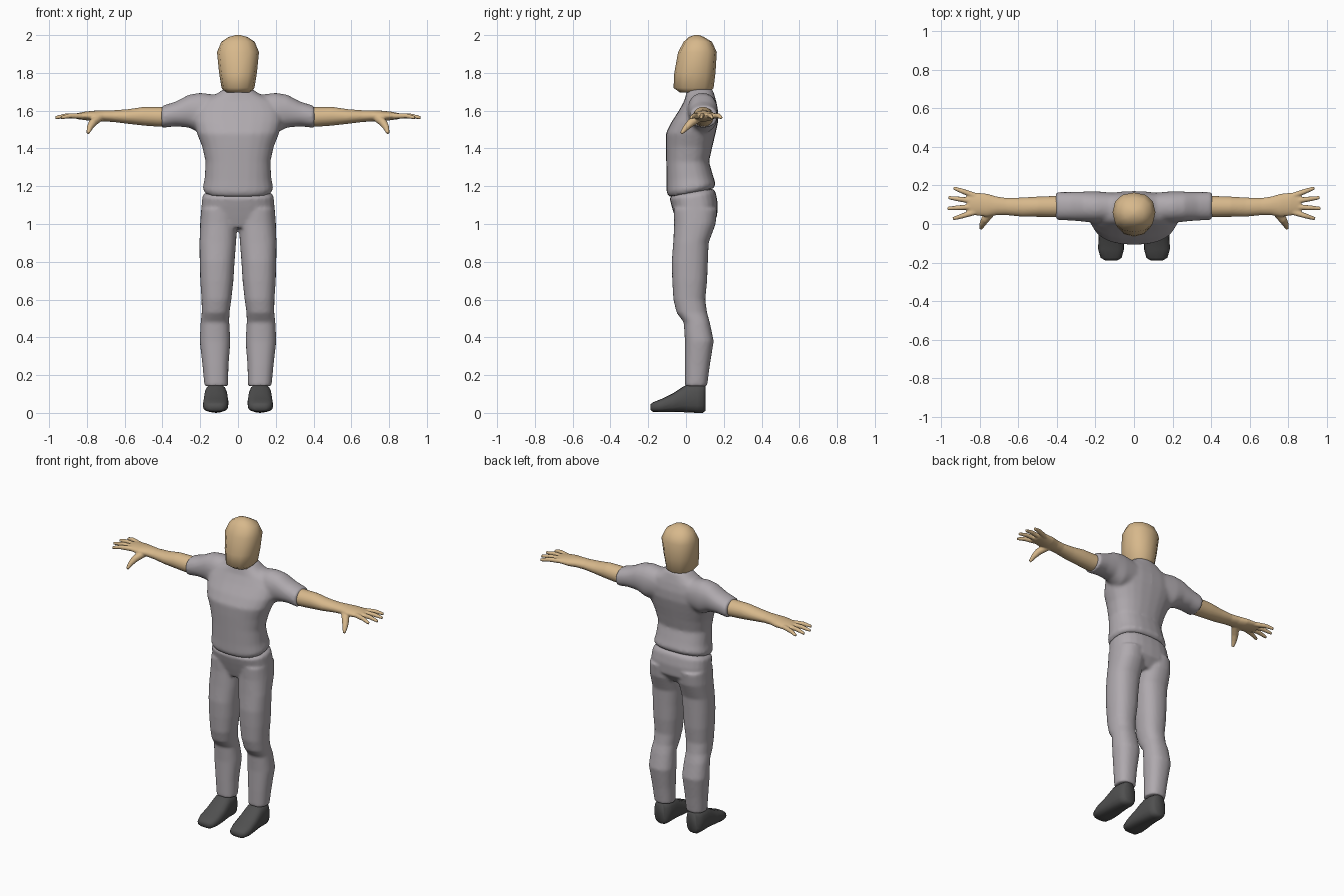
import bpy, bmesh, math
from mathutils import Vector


def material(name, rgb):
    m = bpy.data.materials.new(name)
    m.diffuse_color = (*rgb, 1)
    return m


SKIN = material("tan skin", (0.68, 0.48, 0.26))
CLOTH = material("grey cloth", (0.43, 0.40, 0.425))
SHOE = material("dark grey shoe", (0.08, 0.08, 0.08))


def bridge(bm, rings):
    for r, s in zip(rings, rings[1:]):
        for i in range(len(r)):
            j = (i + 1) % len(r)
            bm.faces.new((r[i], r[j], s[j], s[i]))
    bm.faces.new(rings[0])
    bm.faces.new(rings[-1])


def loft(bm, axis, sections, n=24, power=2.0, sx=1, slope=0.0):
    """Sections along an axis: (position, min u, max u, min v, max v)."""
    rings = []
    for t, u0, u1, v0, v1 in sections:
        ring = []
        for k in range(n):
            a = 2 * math.pi * k / n
            c, s = math.cos(a), math.sin(a)
            u = (u0 + u1) / 2 + (u1 - u0) / 2 * math.copysign(abs(c) ** (2 / power), c)
            v = (v0 + v1) / 2 + (v1 - v0) / 2 * math.copysign(abs(s) ** (2 / power), s)
            p = {'x': (t, u, v), 'y': (u, t, v), 'z': (u, v, t)}[axis]
            # tilt of the waist line fades out away from the waist
            dz = slope * (p[1] - 0.03) * max(0, 1 - abs(p[2] - 1.17) / 0.12)
            ring.append(bm.verts.new((p[0] * sx, p[1], p[2] + dz)))
        rings.append(ring)
    bridge(bm, rings)


def tube(bm, pts, radii, sx=1, n=10):
    d = (Vector(pts[-1]) - Vector(pts[0])).normalized()
    a = d.cross(Vector((0, 0, 1))).normalized()
    b = d.cross(a)
    rings = []
    for p, r in zip(pts, radii):
        ring = []
        for k in range(n):
            t = 2 * math.pi * k / n
            q = Vector(p) + a * r * math.cos(t) + b * r * math.sin(t)
            ring.append(bm.verts.new((q.x * sx, q.y, q.z)))
        rings.append(ring)
    bridge(bm, rings)


def finish(bm, name, mat, voxel=0, smooth=0):
    bmesh.ops.recalc_face_normals(bm, faces=bm.faces)
    me = bpy.data.meshes.new(name)
    bm.to_mesh(me)
    bm.free()
    me.materials.append(mat)
    ob = bpy.data.objects.new(name, me)
    bpy.context.collection.objects.link(ob)
    bpy.context.view_layer.objects.active = ob
    ob.select_set(True)
    if voxel:
        m = ob.modifiers.new("blend", 'REMESH')
        m.mode = 'VOXEL'
        m.voxel_size = voxel
        m.use_smooth_shade = True
        m = ob.modifiers.new("soften", 'SMOOTH')
        m.factor = 0.5
        m.iterations = smooth
    else:
        bpy.ops.object.shade_smooth_by_angle(angle=math.radians(60))
    ob.select_set(False)
    return ob


def sym(z, w, y0, y1):
    return (z, -w, w, y0, y1)


# shirt: torso and two short sleeves blended together
bm = bmesh.new()
loft(bm, 'z', [sym(1.165, .175, -.09, .145), sym(1.19, .188, -.103, .158),
               sym(1.24, .177, -.103, .145), sym(1.33, .172, -.105, .122),
               sym(1.41, .19, -.107, .14), sym(1.48, .218, -.107, .157),
               sym(1.54, .235, -.077, .17), sym(1.60, .235, -.038, .17),
               sym(1.65, .20, -.01, .16), sym(1.685, .12, .0, .15),
               sym(1.715, .075, .005, .14)], power=2.4, slope=0.2)
for s in (1, -1):
    loft(bm, 'x', [(.08, .01, .16, 1.50, 1.68), (.20, .005, .17, 1.48, 1.695),
                   (.26, .012, .168, 1.51, 1.685), (.33, .018, .166, 1.517, 1.648),
                   (.405, .02, .166, 1.508, 1.625)], power=2.2, sx=s)
finish(bm, "shirt", CLOTH, 0.010, 8)

# trousers: hips and two legs blended together
bm = bmesh.new()
loft(bm, 'z', [sym(.98, .19, -.04, .12), sym(1.04, .196, -.06, .165),
               sym(1.10, .193, -.076, .168), sym(1.15, .188, -.087, .158),
               sym(1.17, .165, -.075, .145)], power=2.5, slope=0.15)
for s in (1, -1):
    loft(bm, 'z', [(.142, .053, .178, -.006, .112), (.25, .05, .188, -.007, .126),
                   (.38, .04, .203, -.006, .147), (.48, .046, .198, -.012, .126),
                   (.53, .045, .192, -.05, .112), (.60, .035, .193, -.067, .102),
                   (.70, .024, .2, -.073, .112), (.80, .018, .203, -.076, .116),
                   (.90, .01, .204, -.068, .12), (1.0, .004, .201, -.063, .157),
                   (1.08, .01, .195, -.065, .165)], power=2.3, sx=s)
finish(bm, "trousers", CLOTH, 0.009, 6)

# arms with hands, fingers and thumb
for s, side in ((1, "left"), (-1, "right")):
    bm = bmesh.new()
    loft(bm, 'x', [(.34, .035, .15, 1.515, 1.62), (.42, .035, .145, 1.515, 1.62),
                   (.50, .037, .142, 1.521, 1.62), (.58, .038, .137, 1.53, 1.608),
                   (.66, .046, .135, 1.54, 1.602), (.71, .046, .142, 1.543, 1.602),
                   (.76, .037, .157, 1.543, 1.6), (.81, .043, .162, 1.55, 1.595),
                   (.85, .05, .158, 1.555, 1.587), (.865, .065, .145, 1.562, 1.582)], sx=s)
    for base, x, y in ((.145, .935, .187), (.117, .962, .137), (.09, .968, .08), (.063, .938, .027)):
        mid = (.82 + (x - .82) * .6, base + (y - base) * .6, 1.573)
        tube(bm, [(.82, base, 1.572), mid, (x, y, 1.563)], [.016, .0135, .009], s)
    tube(bm, [(.735, .07, 1.565), (.77, .025, 1.535), (.785, 0, 1.51), (.795, -.025, 1.48)],
         [.025, .022, .017, .009], s)
    finish(bm, side + "_arm", SKIN, 0.005, 4)

# shoes
for s, side in ((1, "left"), (-1, "right")):
    bm = bmesh.new()
    loft(bm, 'y', [(-.188, .085, .15, .015, .045), (-.175, .064, .173, .006, .056),
                   (-.13, .052, .186, .004, .074), (-.07, .05, .184, .004, .103),
                   (-.02, .054, .18, .004, .136), (.01, .057, .178, .002, .153),
                   (.06, .059, .176, 0, .153), (.09, .067, .168, 0, .15),
                   (.103, .085, .15, .012, .145)], n=16, power=2.8, sx=s)
    finish(bm, side + "_shoe", SHOE)

# head: coarse faceted outline, smooth shading
bm = bmesh.new()
loft(bm, 'z', [sym(1.695, .065, -.03, .125), sym(1.72, .087, -.066, .146),
               sym(1.80, .1, -.062, .156), sym(1.91, .111, -.042, .163),
               sym(1.965, .088, -.012, .137), sym(1.99, .05, .015, .095),
               sym(2.0, .012, .045, .07)], n=12, power=2.3)
finish(bm, "head", SKIN)

# neck
bm = bmesh.new()
loft(bm, 'z', [sym(1.64, .07, .01, .135), sym(1.73, .066, .005, .135)], n=16)
finish(bm, "neck", SKIN)
